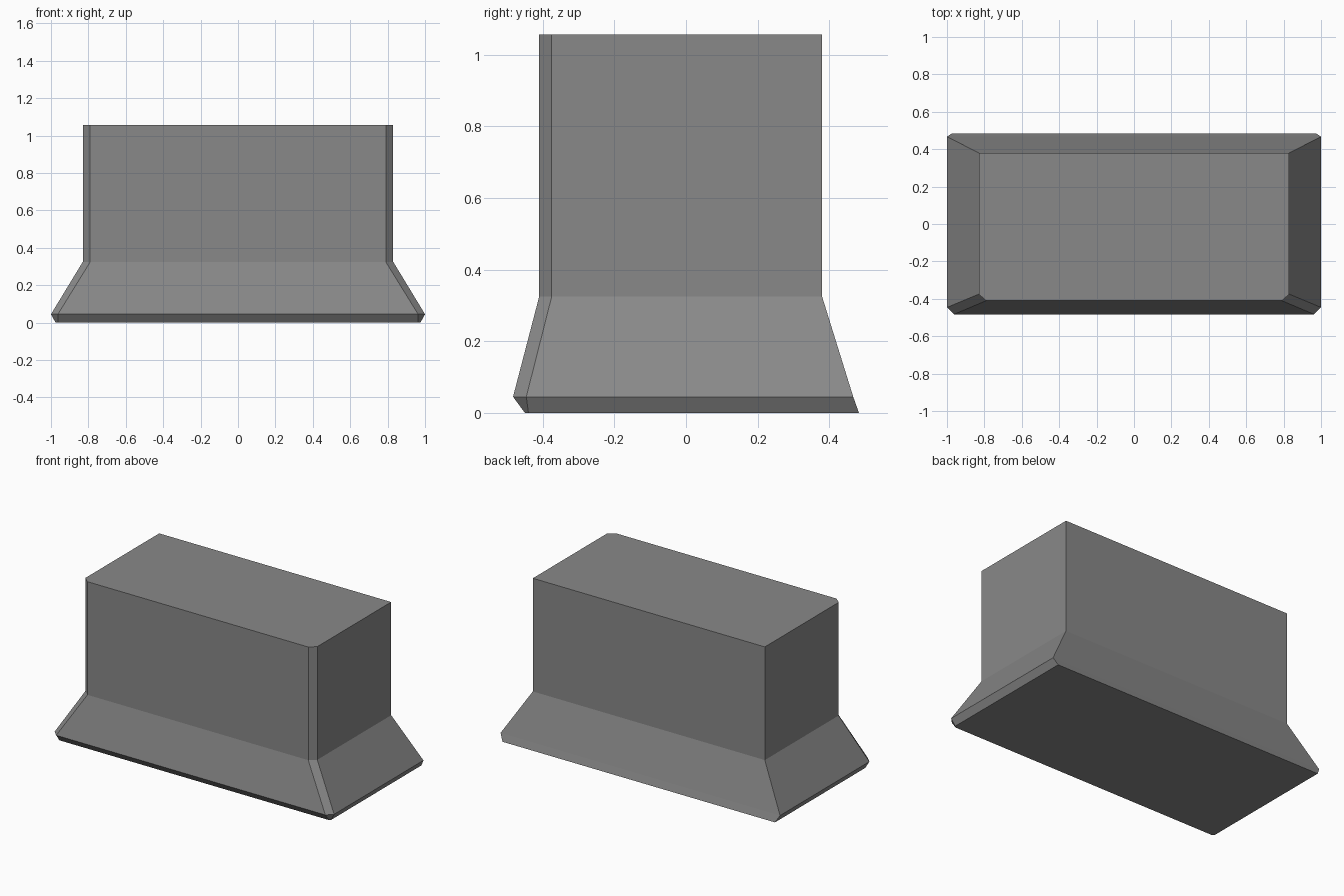
import bpy, bmesh

if "Cube" in bpy.data.objects:
    bpy.data.objects.remove(bpy.data.objects["Cube"])

mat = bpy.data.materials.new("stone grey")
mat.diffuse_color = (0.25, 0.25, 0.25, 1)
mat.use_nodes = True
mat.node_tree.nodes["Principled BSDF"].inputs["Base Color"].default_value = mat.diffuse_color

# Cross-sections from bottom to top:
# z, half width, back y, front y, front corner cut in x, in y
SECTIONS = [
    (0.0, 0.975, 0.483, -0.45, 0.012, 0.010),
    (0.045, 1.0, 0.467, -0.483, 0.037, 0.037),
    (0.325, 0.83, 0.38, -0.41, 0.04, 0.035),
    (1.057, 0.83, 0.38, -0.41, 0.04, 0.035),
]

bm = bmesh.new()


def ring(z, w, back, front, cx, cy):
    half = [(w, back), (w, front + cy), (w - cx, front)]
    # anticlockwise seen from above
    pts = [(-x, y) for x, y in half] + half[::-1]
    return [bm.verts.new((x, y, z)) for x, y in pts]


# Flared foot and upright block, joined section by section
rings = [ring(*s) for s in SECTIONS]
n = len(rings[0])
for lo, hi in zip(rings, rings[1:]):
    for i in range(n):
        j = (i + 1) % n
        bm.faces.new((lo[i], lo[j], hi[j], hi[i]))
bm.faces.new(rings[0][::-1])
bm.faces.new(rings[-1])
bmesh.ops.recalc_face_normals(bm, faces=bm.faces[:])

mesh = bpy.data.meshes.new("flared_block")
bm.to_mesh(mesh)
bm.free()
mesh.materials.append(mat)
obj = bpy.data.objects.new("flared_block", mesh)
bpy.context.collection.objects.link(obj)
